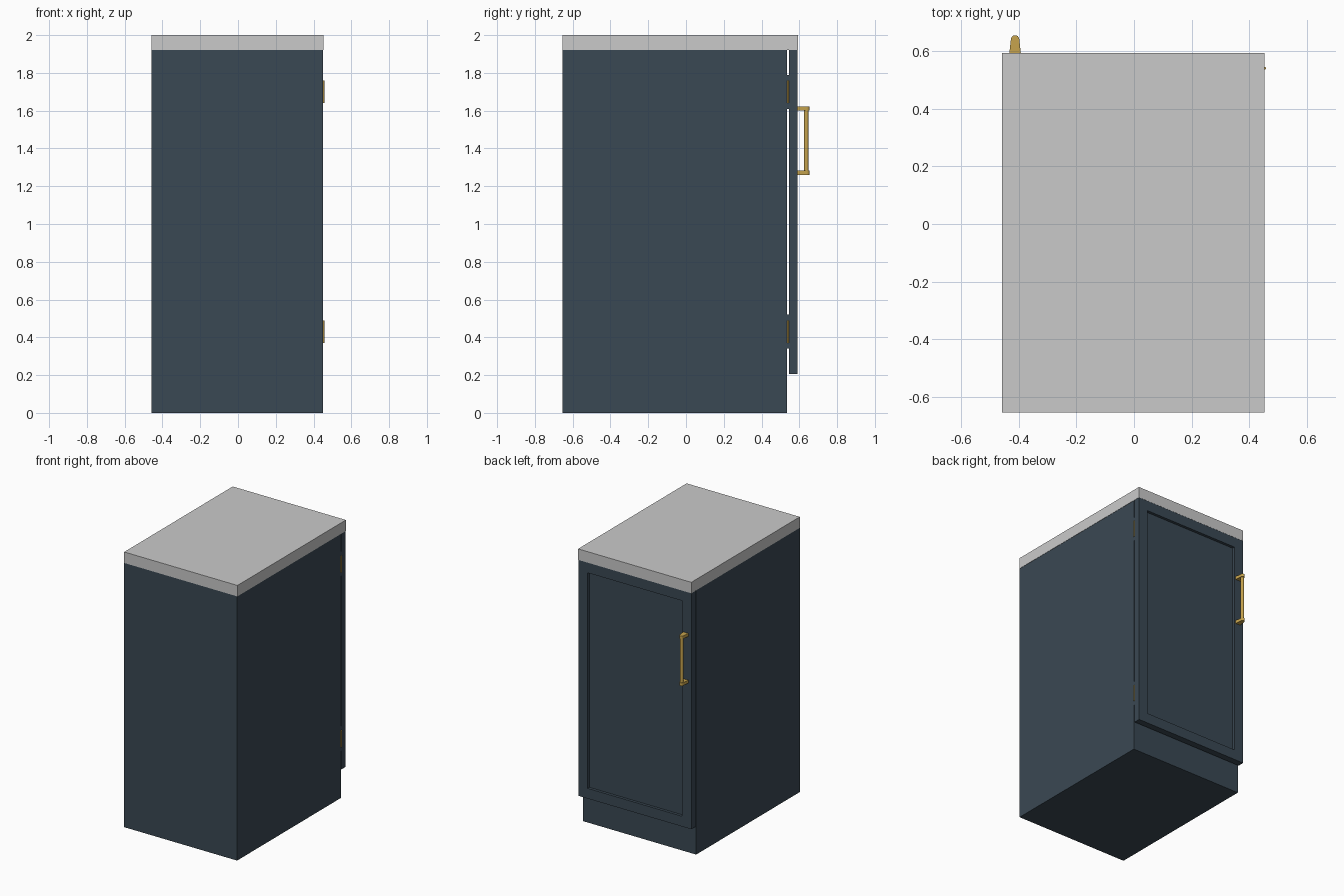
import bpy, bmesh, math

if "Cube" in bpy.data.objects:
    bpy.data.objects.remove(bpy.data.objects["Cube"])


def material(name, rgb):
    m = bpy.data.materials.new(name)
    m.diffuse_color = (*rgb, 1)
    m.use_nodes = True
    m.node_tree.nodes["Principled BSDF"].inputs["Base Color"].default_value = m.diffuse_color
    return m


navy = material("navy paint", (0.042, 0.065, 0.087))
stone = material("pale grey stone", (0.59, 0.59, 0.59))
brass = material("brass", (0.57, 0.37, 0.075))


def finish(name, bm, mat):
    bmesh.ops.recalc_face_normals(bm, faces=bm.faces)
    me = bpy.data.meshes.new(name)
    bm.to_mesh(me)
    bm.free()
    me.materials.append(mat)
    ob = bpy.data.objects.new(name, me)
    bpy.context.collection.objects.link(ob)
    return ob


def box_mesh(x, y, z):
    bm = bmesh.new()
    bmesh.ops.create_cube(bm, size=1)
    for v in bm.verts:
        v.co = [r[0] if c < 0 else r[1] for c, r in zip(v.co, (x, y, z))]
    return bm


def box(name, x, y, z, mat):
    return finish(name, box_mesh(x, y, z), mat)


def rod(name, x, y, z, radius, mat, sides=16):
    bm = bmesh.new()
    bmesh.ops.create_cone(bm, cap_ends=True, segments=sides, radius1=radius,
                          radius2=radius, depth=z[1] - z[0])
    bmesh.ops.translate(bm, verts=bm.verts, vec=(x, y, sum(z) / 2))
    for f in bm.faces:
        f.smooth = len(f.verts) == 4
    ob = finish(name, bm, mat)
    for e in ob.data.edges:
        a, b = (ob.data.vertices[i].co.z for i in e.vertices)
        e.use_edge_sharp = abs(a - b) < 1e-5
    return ob


X = (-0.457, 0.451)
TOP = 1.92

# carcass and worktop
box("cabinet_body", X, (-0.654, 0.536), (0, TOP), navy)
box("worktop", (X[0], 0.453), (-0.654, 0.592), (TOP, 2.0), stone)

# door with a recessed centre panel
bm = box_mesh(X, (0.544, 0.591), (0.205, TOP))
bm.normal_update()
face = max(bm.faces, key=lambda f: f.calc_center_median().y)
bmesh.ops.inset_region(bm, faces=[face], thickness=0.105)
ext = bmesh.ops.extrude_face_region(bm, geom=[face])
bmesh.ops.translate(bm, vec=(0, -0.02, 0),
                    verts=[g for g in ext["geom"] if isinstance(g, bmesh.types.BMVert)])
if face.is_valid:
    bmesh.ops.delete(bm, geom=[face], context="FACES_ONLY")
finish("door", bm, navy)

# hinges: spacer leaf in the gap and a brass knuckle outside it
for label, z in (("lower", 0.43), ("upper", 1.70)):
    box(label + "_hinge_leaf", (0.33, 0.450), (0.536, 0.544), (z - 0.09, z + 0.09), navy)
    rod(label + "_hinge_knuckle", 0.452, 0.540, (z - 0.06, z + 0.06), 0.005, brass)

# handle: two tapered, round-ended posts and an upright grip
HX = -0.412
outline = [(-0.020, 0.591), (0.020, 0.591)]
for i in range(9):
    a = math.radians(8 + 164 * i / 8)
    outline.append((0.0145 * math.cos(a), 0.6395 + 0.0145 * math.sin(a)))
for label, z in (("lower", 1.26), ("upper", 1.60)):
    bm = bmesh.new()
    f = bm.faces.new([bm.verts.new((HX + x, y, z)) for x, y in outline])
    ext = bmesh.ops.extrude_face_region(bm, geom=[f])
    bmesh.ops.translate(bm, vec=(0, 0, 0.022),
                        verts=[g for g in ext["geom"] if isinstance(g, bmesh.types.BMVert)])
    finish(label + "_handle_post", bm, brass)
rod("handle_grip", HX, 0.637, (1.27, 1.61), 0.0115, brass)
